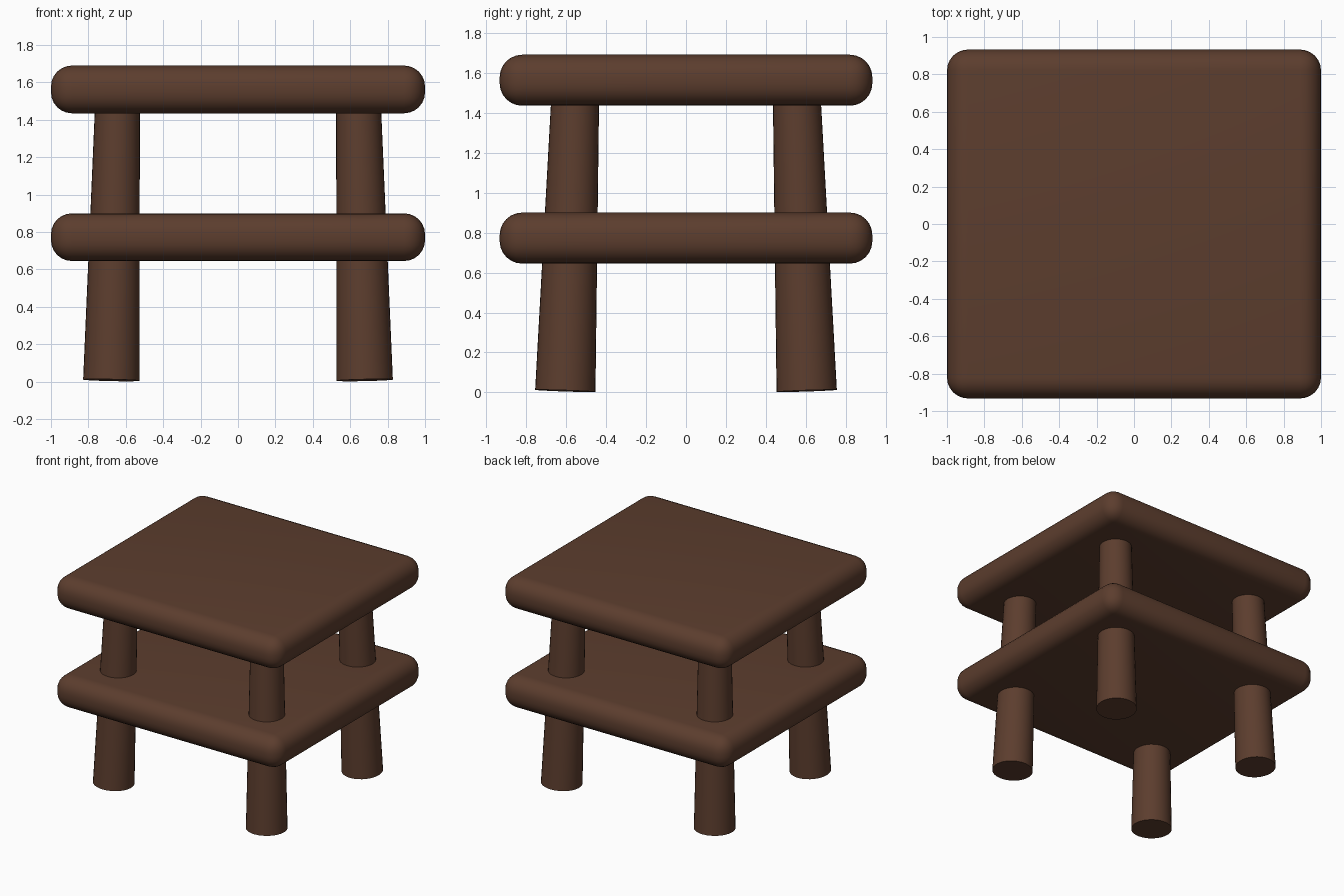
import bpy
import bmesh
import math
from mathutils import Vector

cube = bpy.data.objects.get("Cube")
if cube:
    bpy.data.objects.remove(cube, do_unlink=True)

# Dark brown wood
wood = bpy.data.materials.new("dark_brown_wood")
wood.use_nodes = True
colour = (0.107, 0.047, 0.027, 1)
wood.diffuse_color = colour
wood.node_tree.nodes["Principled BSDF"].inputs["Base Color"].default_value = colour


def add_object(name, bm):
    mesh = bpy.data.meshes.new(name)
    bm.to_mesh(mesh)
    bm.free()
    mesh.materials.append(wood)
    obj = bpy.data.objects.new(name, mesh)
    bpy.context.collection.objects.link(obj)
    bpy.ops.object.select_all(action="DESELECT")
    obj.select_set(True)
    bpy.context.view_layer.objects.active = obj
    return obj


def slab(name, z_low, z_high):
    """Square board with fully rounded edges."""
    bm = bmesh.new()
    bmesh.ops.create_cube(bm, size=1)
    bmesh.ops.scale(bm, vec=(2, 1.865, z_high - z_low), verts=bm.verts)
    bmesh.ops.bevel(bm, geom=bm.edges[:], offset=0.112, segments=6,
                    profile=0.5, affect="EDGES")
    obj = add_object(name, bm)
    obj.location.z = (z_low + z_high) / 2
    bpy.ops.object.shade_smooth_by_angle(angle=math.radians(35))


def leg(name, sx, sy):
    """Tapered round leg, splayed outwards towards the floor."""
    foot = Vector((0.677 * sx, 0.604 * sy, 0.008))
    head = Vector((0.645 * sx, 0.555 * sy, 1.46))
    axis = head - foot
    bm = bmesh.new()
    bmesh.ops.create_cone(bm, cap_ends=True, segments=32, radius1=0.151,
                          radius2=0.12, depth=axis.length)
    obj = add_object(name, bm)
    obj.location = (foot + head) / 2
    obj.rotation_euler = axis.to_track_quat("Z", "Y").to_euler()
    bpy.ops.object.shade_smooth_by_angle(angle=math.radians(35))


# Table top and lower shelf
slab("table_top", 1.435, 1.69)
slab("lower_shelf", 0.645, 0.9)

# Four legs
for side, sx in (("left", 1), ("right", -1)):
    for end, sy in (("front", -1), ("back", 1)):
        leg(f"{end}_{side}_leg", sx, sy)
